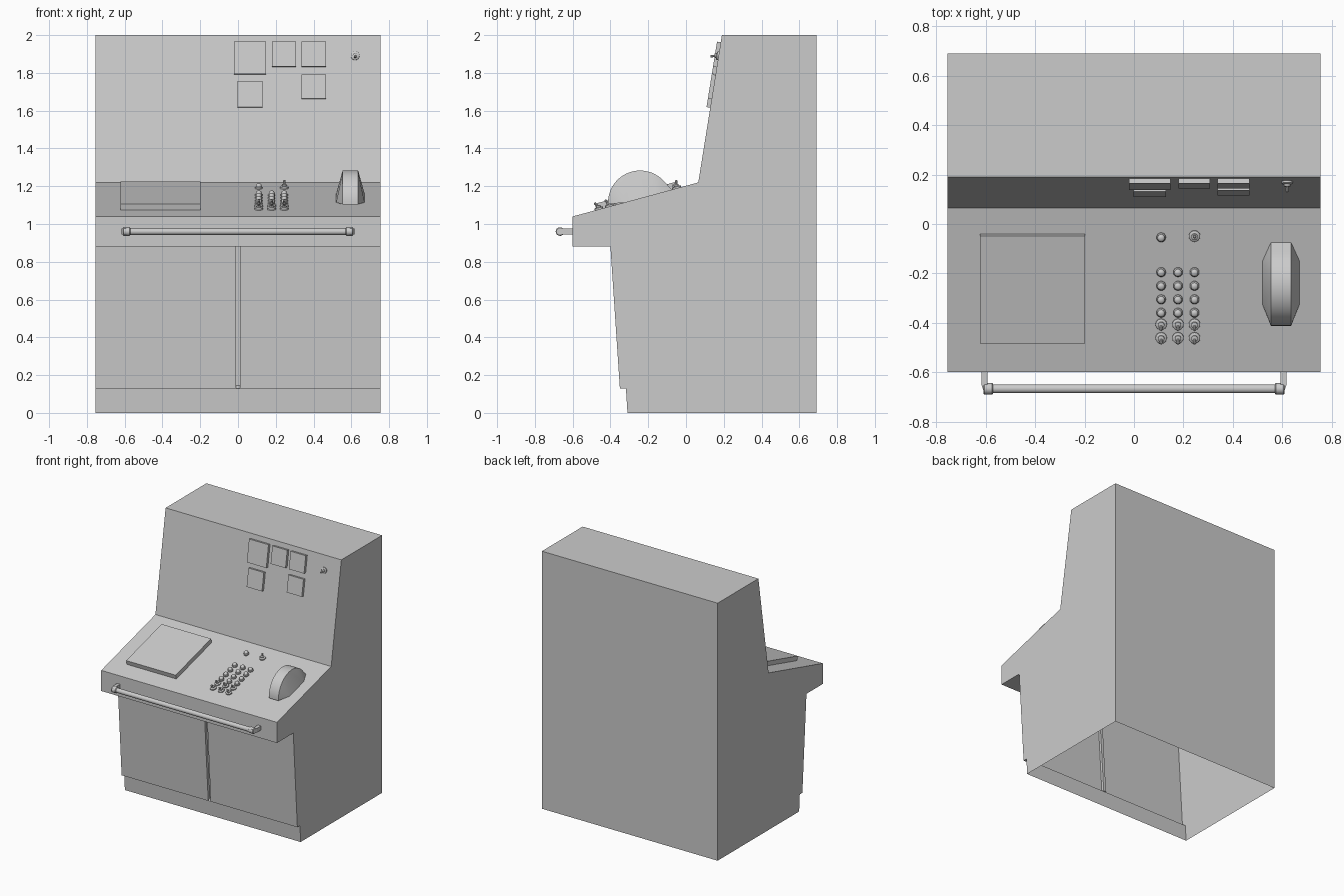
import bpy, bmesh, math
from mathutils import Matrix, Vector

if "Cube" in bpy.data.objects:
    bpy.data.objects.remove(bpy.data.objects["Cube"])

W = 0.755
DESK = ((-0.60, 1.04), (0.065, 1.22))
WALL = ((0.065, 1.22), (0.19, 2.0))


def finish(name, bm, smooth=False):
    bmesh.ops.recalc_face_normals(bm, faces=bm.faces[:])
    me = bpy.data.meshes.new(name)
    bm.to_mesh(me)
    bm.free()
    ob = bpy.data.objects.new(name, me)
    bpy.context.collection.objects.link(ob)
    if smooth:
        bpy.context.view_layer.objects.active = ob
        ob.select_set(True)
        bpy.ops.object.shade_smooth_by_angle(angle=math.radians(35))
        ob.select_set(False)
    return ob


def frame(seg, x, y=None, z=None):
    """Frame on a sloped panel: local y runs up the slope, local z points outward."""
    (y0, z0), (y1, z1) = seg
    t = (y - y0) / (y1 - y0) if y is not None else (z - z0) / (z1 - z0)
    loc = Vector((x, y0 + t * (y1 - y0), z0 + t * (z1 - z0)))
    return Matrix.Translation(loc) @ Matrix.Rotation(math.atan2(z1 - z0, y1 - y0), 4, 'X')


def slab(name, m, sx, sy, h):
    bm = bmesh.new()
    bmesh.ops.create_cube(bm, size=1, matrix=m @ Matrix.Translation((0, 0, h / 2))
                          @ Matrix.Diagonal((sx, sy, h, 1)))
    return finish(name, bm)


def lathe(name, m, profile, segs=16):
    bm = bmesh.new()
    rings = []
    for r, z in profile:
        rings.append([bm.verts.new(m @ Vector((r * math.cos(a), r * math.sin(a), z)))
                      for a in (2 * math.pi * i / segs for i in range(segs))])
    for a, b in zip(rings, rings[1:]):
        for i in range(segs):
            j = (i + 1) % segs
            bm.faces.new((a[i], a[j], b[j], b[i]))
    bm.faces.new(rings[0])
    bm.faces.new(rings[-1])
    return finish(name, bm, True)


# cabinet shell, open underneath, with a groove between the two doors
prof = [(-0.31, 0), (-0.318, 0.13), (-0.35, 0.13), (-0.40, 0.88), (-0.60, 0.88),
        DESK[0], DESK[1], WALL[1], (0.69, 2.0), (0.69, 0)]
bm = bmesh.new()
cols = [[bm.verts.new((x, y, z)) for y, z in prof] for x in (-W, -0.011, 0.011, W)]
for c in range(3):
    a, b = cols[c], cols[c + 1]
    for i in range(len(prof) - 1):
        quad = (a[i], b[i], b[i + 1], a[i + 1])
        if c == 1 and i == 2:
            lift = (0.014, 0.014, 0, 0)
            inner = [bm.verts.new(v.co + Vector((0, 0.02, dz))) for v, dz in zip(quad, lift)]
            bm.faces.new(inner)
            for k in range(4):
                n = (k + 1) % 4
                bm.faces.new((quad[k], quad[n], inner[n], inner[k]))
        else:
            bm.faces.new(quad)
bm.faces.new(cols[0])
bm.faces.new(cols[3])
finish("cabinet", bm)

# grab rail along the front edge
RX = Matrix.Rotation(math.pi / 2, 4, 'Y')
lathe("rail_bar", Matrix.Translation((0, -0.667, 0.96)) @ RX, [(0.018, -0.6), (0.018, 0.6)])
for s, side in ((-1, "left"), (1, "right")):
    bm = bmesh.new()
    pts = [(0.592, -0.59), (0.618, -0.59), (0.618, -0.648), (0.606, -0.685), (0.592, -0.685)]
    lo, hi = [[bm.verts.new((s * x, y, z)) for x, y in pts] for z in (0.944, 0.976)]
    bm.faces.new(lo)
    bm.faces.new(hi)
    for k in range(5):
        n = (k + 1) % 5
        bm.faces.new((lo[k], lo[n], hi[n], hi[k]))
    finish("rail_bracket_" + side, bm)
    lathe("rail_end_" + side, Matrix.Translation((s * 0.59, -0.667, 0.96)) @ RX,
          [(0.019, -0.02), (0.023, -0.016), (0.023, 0.016), (0.019, 0.02)])

# flat plate on the left of the desk
slab("desk_plate", frame(DESK, -0.41, y=-0.257), 0.425, 0.45, 0.034)

# domed lever housing: half round rim with sides sloping out to the desk
bm = bmesh.new()
cx, cy, cz, r = 0.595, -0.243, 1.113, 0.17
for s in (-1, 1):
    for i in range(25):
        a = math.radians(22 + (183 - 22) * i / 24)
        bm.verts.new((cx + s * 0.041, cy + r * math.cos(a), cz + r * math.sin(a)))
    for x, y in ((0.075, -0.15), (0.075, -0.325), (0.041, -0.075)):
        bm.verts.new(frame(DESK, cx + s * x, y=y).translation)
hull = bmesh.ops.convex_hull(bm, input=bm.verts[:])
bmesh.ops.delete(bm, geom=[v for v in bm.verts if not v.link_faces], context='VERTS')
finish("lever_housing", bm, True)


def button(name, m):
    lathe(name, m, [(0.019, 0), (0.019, 0.008), (0.015, 0.011), (0.015, 0.019),
                    (0.012, 0.024), (0.006, 0.027)])


def toggle(name, m, tilt):
    lathe(name + "_collar", m, [(0.023, 0), (0.023, 0.008), (0.019, 0.011),
                                (0.013, 0.012), (0.013, 0.02), (0.009, 0.022)])
    lathe(name + "_lever", m @ Matrix.Translation((0, 0, 0.014))
          @ Matrix.Rotation(math.radians(tilt), 4, 'X'),
          [(0.004, 0), (0.007, 0.022), (0.007, 0.027), (0.004, 0.03)], 10)


# keypad of buttons with two rows of toggles, plus two controls above
for c, x in enumerate((0.11, 0.178, 0.245)):
    for k, y in enumerate((-0.194, -0.249, -0.304, -0.358)):
        button(f"button_{k}_{c}", frame(DESK, x, y=y))
    for k, y in enumerate((-0.405, -0.46)):
        toggle(f"toggle_{k}_{c}", frame(DESK, x, y=y), 30)
button("indicator", frame(DESK, 0.11, y=-0.053))
toggle("upper_toggle", frame(DESK, 0.245, y=-0.048), -15)

# gauges and switch on the upright panel
gauges = [(-0.02, 0.147, 1.79, 1.963), (0.18, 0.308, 1.83, 1.963), (0.337, 0.467, 1.83, 1.963),
          (-0.002, 0.13, 1.615, 1.755), (0.337, 0.467, 1.66, 1.79)]
for i, (x0, x1, z0, z1) in enumerate(gauges):
    slab(f"gauge_{i}", frame(WALL, (x0 + x1) / 2, z=(z0 + z1) / 2), x1 - x0, z1 - z0, 0.02)
toggle("wall_switch", frame(WALL, 0.62, z=1.89), 20)
